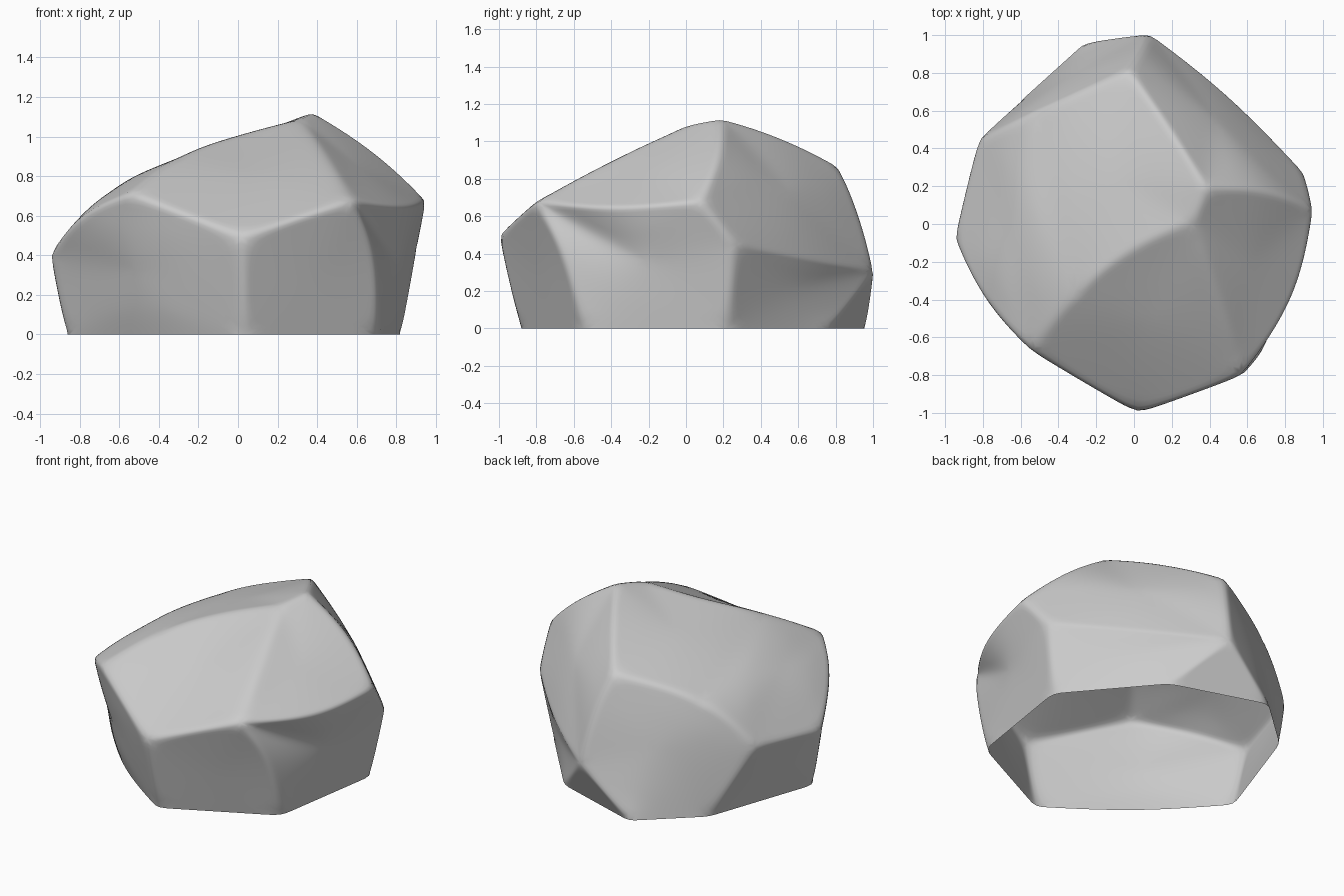
import bpy, bmesh

if "Cube" in bpy.data.objects:
    bpy.data.objects.remove(bpy.data.objects["Cube"])

# Corner and ridge points of the rock
P = {
    'A': (-.03, .81, .87), 'S': (.19, .5, 1.03), 'B': (.38, .19, 1.125), 'C': (.31, .01, 1.09),
    'T': (0, -.11, 1.01), 'G': (-.32, -.36, .905), 'D': (-.54, -.67, .715), 'N': (-.8, -.4, .61),
    'H': (-.945, -.08, .4), 'I': (-.82, .44, .45), 'U': (-.57, .56, .755),
    'W': (.43, -.36, .92), 'F': (.57, -.80, .68), 'E': (.02, -1.0, .495),
    'Q': (.69, .19, .93), 'J': (.945, .08, .68), 'K': (.86, -.4, .63),
    'R': (.04, .915, .64), 'M': (.08, 1.0, .31), 'Y': (.49, .69, .36), 'L': (.9, .26, .45),
    'V': (.70, -.65, .42),
    # open bottom rim
    'a': (.03, -.885, 0), 'b': (.70, -.55, 0), 'c': (.82, .22, 0), 'd': (.36, .76, 0),
    'e': (-.25, .955, 0), 'f': (-.61, .63, 0), 'g': (-.865, -.1, 0), 'h': (-.47, -.55, 0),
}
# Facets as loops of point names, some with a hand-placed centre
FACETS = {
    'ASBCTGU': (-.12, .24, .94), 'GDNHIU': (-.66, -.04, .755),
    'CWFEDGT': None, 'BQJKFWC': None,
    'ARMYLJQBS': (.45, .56, .73),
    'DEahgHN': (-.52, -.63, .33), 'EFVba': None, 'FKJLcbV': (.82, -.18, .33),
    'LYMdc': None, 'Med': None, 'AUIfeMR': (-.35, .8, .42), 'IHgf': None,
}
SOFT = {'GU': 0, 'CW': .42, 'WF': .42}      # gentler ridges

bm = bmesh.new()
crease = bm.edges.layers.float.new('crease_edge')
v = {k: bm.verts.new((x * 1.01, y * 1.01, z)) for k, (x, y, z) in P.items()}
faces = {n: bm.faces.new([v[c] for c in n]) for n in FACETS}
bmesh.ops.recalc_face_normals(bm, faces=bm.faces[:])

# Semi-sharp ridges between facets
for e in bm.edges:
    e[crease] = .58
for pair, s in SOFT.items():
    bm.edges.get([v[c] for c in pair])[crease] = s

# Fan each facet around a centre so it stays broad and slightly domed
for name, f in faces.items():
    c = bmesh.ops.poke(bm, faces=[f])['verts'][0]
    if FACETS[name]:
        c.co = FACETS[name]

me = bpy.data.meshes.new('rock')
bm.to_mesh(me)
bm.free()
rock = bpy.data.objects.new('rock', me)
bpy.context.collection.objects.link(rock)
for p in me.polygons:
    p.use_smooth = True
sub = rock.modifiers.new('rounding', 'SUBSURF')
sub.levels = sub.render_levels = 4
